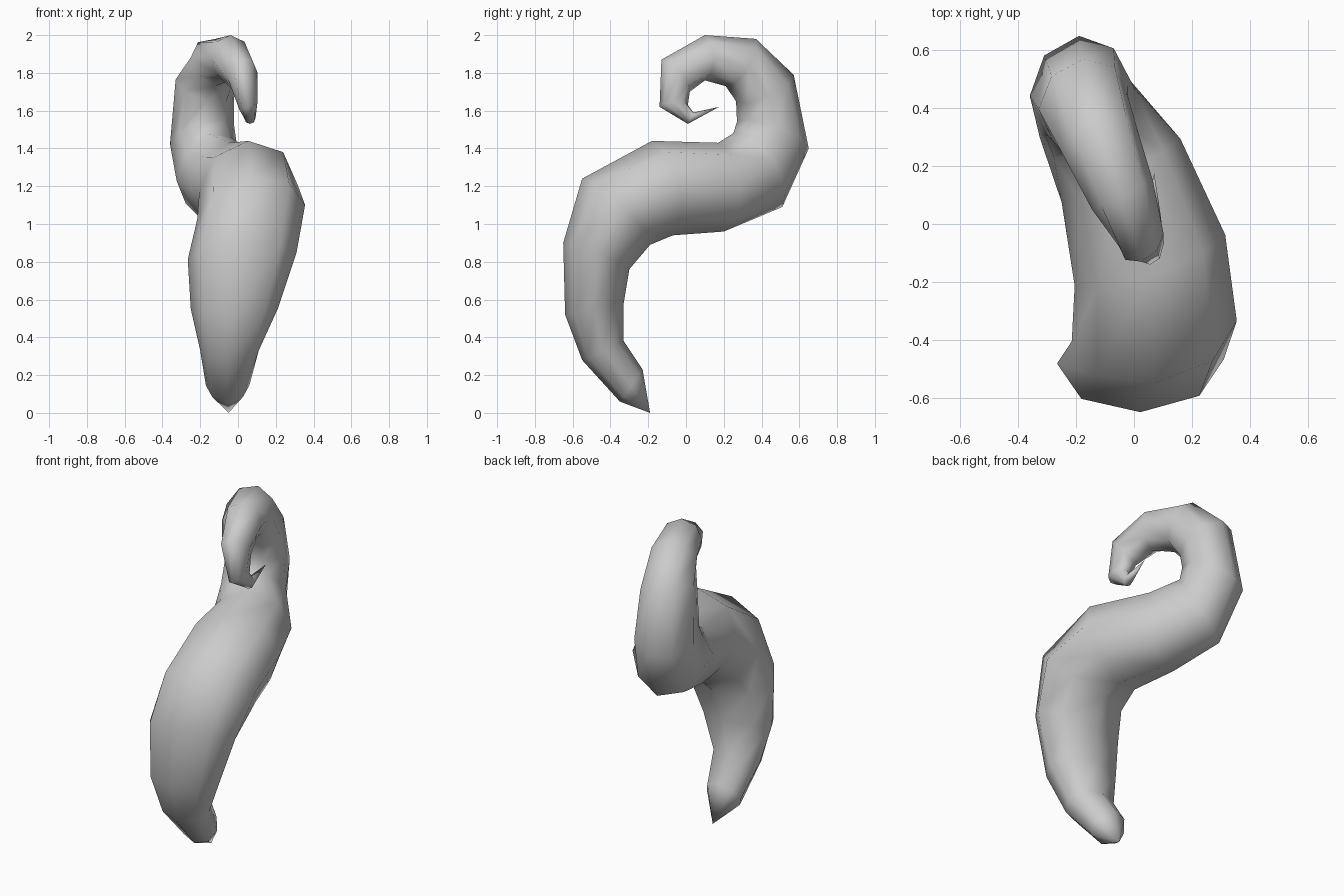
import bpy, bmesh, math
from mathutils import Vector

if "Cube" in bpy.data.objects:
    bpy.data.objects.remove(bpy.data.objects["Cube"])

SIDES = 8
# Each ring: outer edge (y, z), inner edge (y, z), centre x, half width, sideways lean along the path
RINGS = [
    (-.35, .06, -.23, .23, -.055, .115, 0),
    (-.55, .28, -.33, .38, -.045, .155, 0),
    (-.64, .52, -.33, .58, -.02, .23, 0),
    (-.65, .90, -.30, .76, .022, .288, .02),
    (-.55, 1.24, -.19, .89, .07, .285, .05),
    (-.18, 1.44, -.07, .94, .055, .26, .09),
    (.17, 1.43, .20, .96, -.045, .205, .11),
    (.25, 1.48, .51, 1.09, -.16, .165, .10),
    (.27, 1.54, .65, 1.40, -.19, .17, .05),
    (.265, 1.65, .57, 1.79, -.175, .155, -.05),
    (.21, 1.73, .37, 1.98, -.12, .13, -.05),
    (.10, 1.76, .10, 2.0, -.04, .105, -.05),
    (.02, 1.70, -.13, 1.87, .025, .077, -.03),
    (.01, 1.63, -.14, 1.62, .055, .048, -.02),
    (.04, 1.59, .01, 1.53, .063, .03, 0),
]
ROOT, TIP = (-.05, -.19, 0), (.07, .175, 1.62)

bm = bmesh.new()
loops = []
for oy, oz, iy, iz, cx, w, lean in RINGS:
    centre = Vector((cx, (oy + iy) / 2, (oz + iz) / 2))
    a = Vector((0, (oy - iy) / 2, (oz - iz) / 2))
    path = Vector((0, a.z, -a.y)).normalized()      # direction of travel
    b = Vector((w, 0, 0)) + path * lean
    loops.append([bm.verts.new(centre + a * math.cos(t) + b * math.sin(t))
                  for t in (2 * math.pi * k / SIDES for k in range(SIDES))])

# Skin between rings
for r, s in zip(loops, loops[1:]):
    for k in range(SIDES):
        j = (k + 1) % SIDES
        bm.faces.new((r[k], r[j], s[j], s[k]))
# Pointed ends
for point, ring in ((ROOT, loops[0]), (TIP, loops[-1])):
    v = bm.verts.new(point)
    for k in range(SIDES):
        bm.faces.new((v, ring[k], ring[(k + 1) % SIDES]))
bmesh.ops.recalc_face_normals(bm, faces=bm.faces)
for f in bm.faces:
    f.smooth = True

mesh = bpy.data.meshes.new("curled_tail")
bm.to_mesh(mesh)
bm.free()
bpy.context.collection.objects.link(bpy.data.objects.new("curled_tail", mesh))
